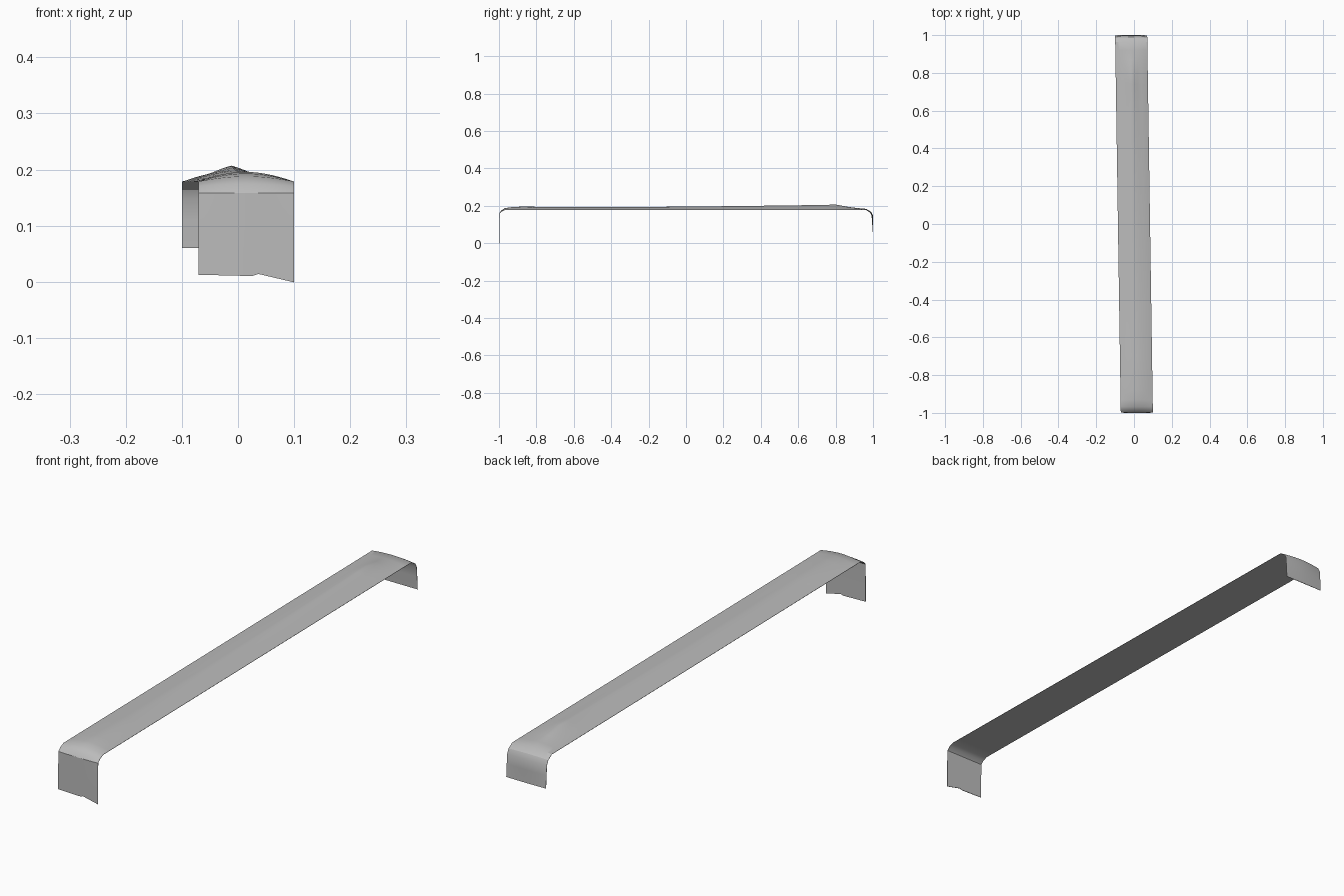
import bpy
import bmesh
import math

cube = bpy.data.objects.get("Cube")
if cube:
    bpy.data.objects.remove(cube, do_unlink=True)

# Single grey material
grey = bpy.data.materials.new("tape grey")
grey.use_nodes = True
COLOR = (0.5, 0.5, 0.5, 1)
grey.diffuse_color = COLOR
grey.node_tree.nodes["Principled BSDF"].inputs["Base Color"].default_value = COLOR

COLS = 16
HALF_WIDTH = 0.085

# Stations along the strip: y, z, outward direction (y, z), dome height, ridge height
STATIONS = [
    (-0.998, 0.010, -1, 0, 0.001, 0), (-0.998, 0.06, -1, 0, 0.001, 0),
    (-0.998, 0.11, -1, 0, 0.001, 0), (-0.997, 0.158, -1, 0, 0.002, 0),
    (-0.985, 0.170, -0.7, 0.7, 0.005, 0), (-0.966, 0.178, -0.2, 1, 0.009, 0),
    (-0.93, 0.178, 0, 1, 0.014, 0), (-0.88, 0.178, 0, 1, 0.017, 0),
    (-0.70, 0.178, 0, 1, 0.015, 0), (-0.40, 0.178, 0, 1, 0.013, 0.001),
    (0.0, 0.178, 0, 1, 0.015, 0.002), (0.30, 0.178, 0, 1, 0.017, 0.003),
    (0.60, 0.178, 0, 1, 0.018, 0.006), (0.74, 0.178, 0, 1, 0.018, 0.008),
    (0.80, 0.178, 0, 1, 0.018, 0.010), (0.87, 0.178, 0, 1, 0.013, 0.002),
    (0.92, 0.178, 0, 1, 0.009, 0), (0.962, 0.178, 0.2, 1, 0.005, 0),
    (0.984, 0.164, 0.7, 0.7, 0.006, 0), (0.992, 0.148, 1, 0.2, 0.006, 0),
    (0.995, 0.11, 1, 0, 0.003, 0), (0.998, 0.06, 1, 0, 0.001, 0),
]


def torn_edge(u):
    """Ragged lower edge of the front flap."""
    if u < 0.2:
        return 0.0025 - 0.002 * (u + 1)
    return 0.005 - 0.016 * (u - 0.2) / 0.8


def make_strip():
    """Flat inner skin and gently domed outer skin, joined along the rim."""
    bm = bmesh.new()
    rings = []
    for i, (y, z, dy, dz, dome, ridge) in enumerate(STATIONS):
        inner, outer = [], []
        for c in range(COLS + 1):
            u = 2 * c / COLS - 1
            x = -0.015 * y + u * HALF_WIDTH
            zz = z + (torn_edge(u) if i == 0 else 0)
            inner.append(bm.verts.new((x, y, zz)))
            h = 0.001 + dome * (1 - abs(u) ** 1.8)
            h += ridge * max(0, 1 - abs(u) / 0.45)
            oy = max(-1, min(1, y + dy * h))
            outer.append(bm.verts.new((x, oy, zz + dz * h)))
        rings.append(inner + outer[::-1])
    for a, b in zip(rings, rings[1:]):
        for k in range(len(a)):
            n = (k + 1) % len(a)
            bm.faces.new((a[k], a[n], b[n], b[k]))
    # End caps, one quad per column
    for ring in (rings[0], rings[-1]):
        for c in range(COLS):
            bm.faces.new((ring[c], ring[c + 1], ring[-2 - c], ring[-1 - c]))
    bmesh.ops.recalc_face_normals(bm, faces=bm.faces[:])
    mesh = bpy.data.meshes.new("tape_strip")
    bm.to_mesh(mesh)
    bm.free()
    obj = bpy.data.objects.new("tape_strip", mesh)
    bpy.context.collection.objects.link(obj)
    mesh.materials.append(grey)
    return obj


strip = make_strip()
bpy.ops.object.select_all(action="DESELECT")
strip.select_set(True)
bpy.context.view_layer.objects.active = strip
bpy.ops.object.shade_smooth_by_angle(angle=math.radians(30))
